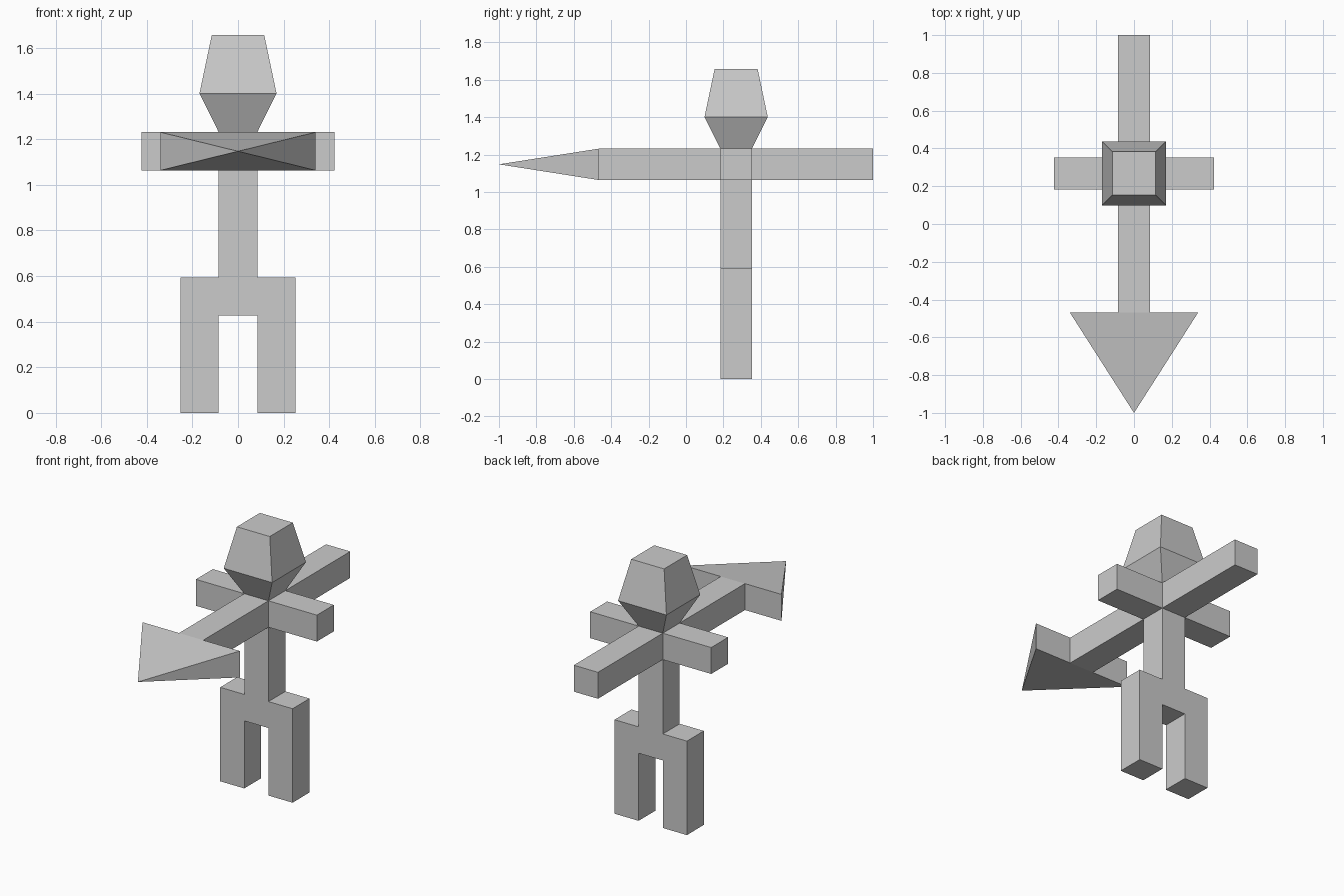
import bpy, bmesh
from mathutils import Vector

if "Cube" in bpy.data.objects:
    bpy.data.objects.remove(bpy.data.objects["Cube"])

R = 0.0845               # half thickness of every limb
CY = 0.268               # depth centre of the figure
Z0, Z1 = 1.064, 1.231    # underside and top of arms and shaft
CZ = (Z0 + Z1) / 2


def finish(bm, name):
    bmesh.ops.recalc_face_normals(bm, faces=bm.faces)
    mesh = bpy.data.meshes.new(name)
    bm.to_mesh(mesh)
    bm.free()
    obj = bpy.data.objects.new(name, mesh)
    bpy.context.collection.objects.link(obj)
    return obj


def loft(name, axis, rings):
    """Rectangular tube along an axis, open at the joint, capped at its tip.
    Each ring is (position, half size a, half size b)."""
    bm = bmesh.new()
    centre = Vector((0, CY, CZ))
    a, b = [i for i in range(3) if i != axis]
    loops = []
    for pos, ha, hb in rings:
        loop = []
        for sa, sb in ((-1, -1), (1, -1), (1, 1), (-1, 1)):
            p = centre.copy()
            p[axis] = pos
            p[a] += sa * ha
            p[b] += sb * hb
            loop.append(bm.verts.new(p))
        loops.append(loop)
    for lo, hi in zip(loops, loops[1:]):
        for i in range(4):
            j = (i + 1) % 4
            bm.faces.new((lo[i], lo[j], hi[j], hi[i]))
    cap = bm.faces.new(loops[-1])
    bmesh.ops.recalc_face_normals(bm, faces=bm.faces)
    if cap.normal[axis] * (rings[-1][0] - rings[0][0]) < 0:
        bmesh.ops.reverse_faces(bm, faces=bm.faces)
    mesh = bpy.data.meshes.new(name)
    bm.to_mesh(mesh)
    bm.free()
    obj = bpy.data.objects.new(name, mesh)
    bpy.context.collection.objects.link(obj)
    return obj


H = (Z1 - Z0) / 2

# Torso, hips and legs: one mirrored outline given thickness
half = [(R, Z0), (R, 0.594), (0.253, 0.594), (0.253, 0), (R, 0), (R, 0.427)]
outline = half + [(-x, z) for x, z in reversed(half)]
bm = bmesh.new()
front = bm.faces.new([bm.verts.new((x, CY - R, z)) for x, z in outline])
ext = bmesh.ops.extrude_face_region(bm, geom=[front], use_keep_orig=True)
moved = [v for v in ext["geom"] if isinstance(v, bmesh.types.BMVert)]
bmesh.ops.translate(bm, verts=moved, vec=(0, 2 * R, 0))
bmesh.ops.recalc_face_normals(bm, faces=bm.faces)
neck = [f for f in bm.faces if all(v.co.z > Z0 - 0.001 for v in f.verts)]
bmesh.ops.delete(bm, geom=neck, context='FACES_ONLY')
finish(bm, "torso_and_legs")

# Arms
for side, name in ((-1, "arm_left"), (1, "arm_right")):
    loft(name, 0, [(side * R, R, H), (side * 0.423, R, H)])

# Head flares out from the neck, then tapers to a flat crown
loft("head", 2, [(Z1, R, R), (1.401, 0.169, 0.169), (1.657, 0.115, 0.115)])

# Shaft behind and in front of the chest
TIP_BASE = -0.468
loft("shaft_back", 1, [(CY + R, R, H), (1.0, R, H)])
shaft = loft("shaft_front", 1, [(CY - R, R, H), (TIP_BASE, R, H)])
bm = bmesh.new()
bm.from_mesh(shaft.data)
end = [f for f in bm.faces if all(v.co.y < TIP_BASE + 0.001 for v in f.verts)]
bmesh.ops.delete(bm, geom=end, context='FACES_ONLY')
bm.to_mesh(shaft.data)
bm.free()

# Arrowhead: flat pyramid, its back open where the shaft enters
bm = bmesh.new()
W = 0.34
xs = (-W, -R, R, W)
low = [bm.verts.new((x, TIP_BASE, Z0)) for x in xs]
top = [bm.verts.new((x, TIP_BASE, Z1)) for x in xs]
tip = bm.verts.new((0, -1, CZ))
for i in (0, 2):
    bm.faces.new((low[i], top[i], top[i + 1], low[i + 1]))
bm.faces.new(low[::-1] + [tip]).normal_flip()
bm.faces.new(top + [tip])
bm.faces.new((low[0], top[0], tip))
bm.faces.new((low[3], top[3], tip))
finish(bm, "arrowhead")
